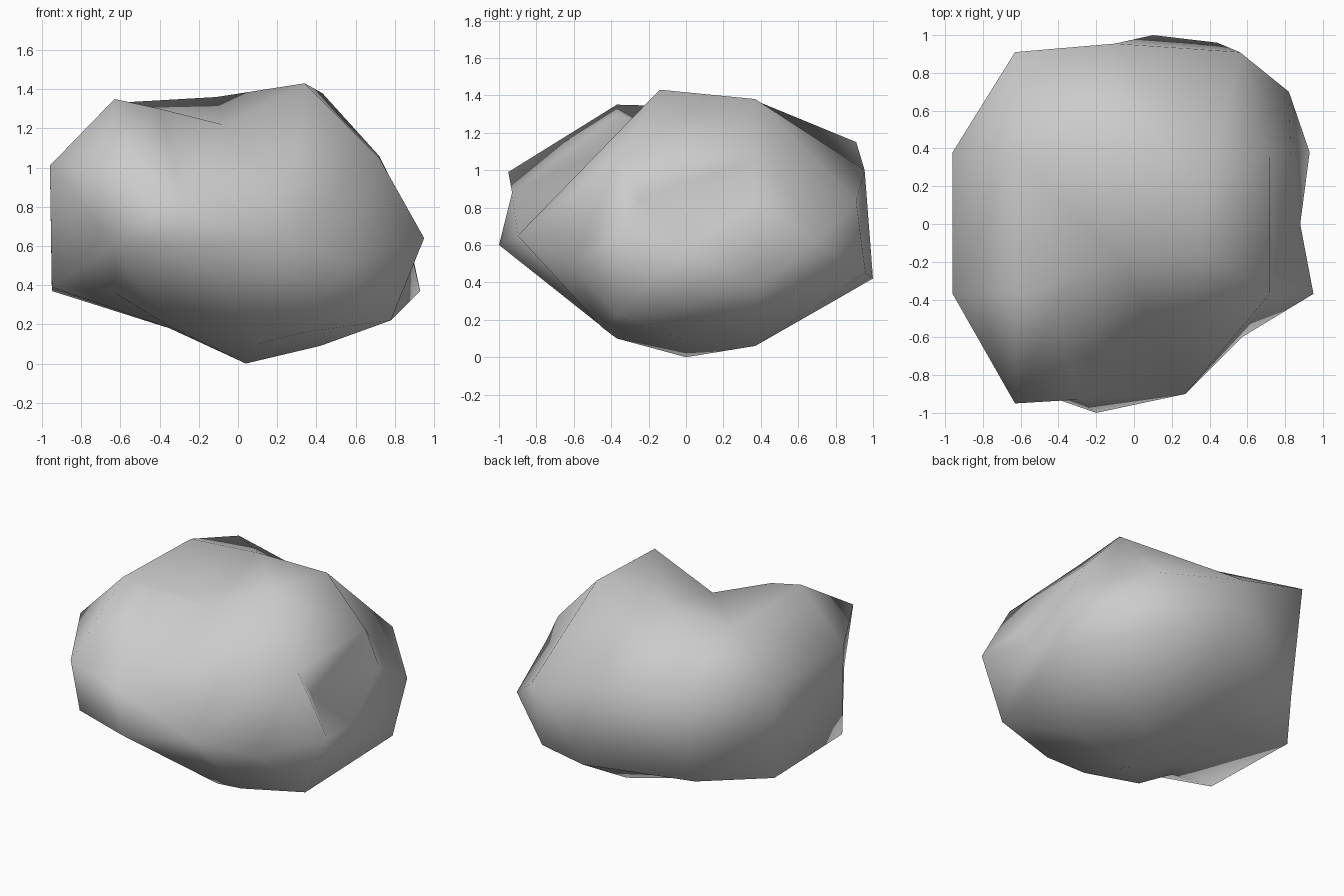
import bpy, bmesh
from mathutils import Vector

# Characteristic corners of the boulder, grouped by region
underside = [(0.04, 0, 0), (0.2, 0.37, 0.06), (0.1, -0.37, 0.10), (0.42, 0, 0.09),
             (0.34, -0.45, 0.16), (-0.35, 0, 0.18), (-0.35, -0.37, 0.19), (-0.4, 0.45, 0.25),
             (-0.63, -0.37, 0.36), (-0.64, 0.37, 0.28)]
right_side = [(0.78, -0.37, 0.22), (0.95, -0.37, 0.64), (0.93, 0.38, 0.37), (0.72, 0.38, 1.06),
              (0.72, -0.37, 1.05), (0.74, -0.25, 0.85), (0.82, 0.70, 0.62), (0.88, 0, 0.58),
              (0.83, 0.37, 0.84), (0.66, 0.52, 0.93)]
left_side = [(-0.95, -0.37, 0.39), (-0.96, -0.37, 1.01), (-0.95, 0.38, 0.37), (-0.96, 0.38, 1.01)]
front = [(-0.20, -1.0, 0.60), (-0.63, -0.95, 0.99), (-0.63, -0.85, 0.60), (-0.3, -0.93, 0.88),
         (0.27, -0.90, 0.65), (0.57, -0.60, 0.50)]
back = [(0.10, 1.0, 0.42), (0.44, 0.96, 0.45), (0.56, 0.91, 0.83), (-0.63, 0.91, 1.15),
        (-0.1, 0.955, 1.0), (-0.63, 0.8, 0.42)]
top = [(0.34, -0.14, 1.43), (0.43, 0.37, 1.38), (-0.11, 0.40, 1.36), (-0.63, 0.38, 1.33),
       (-0.63, -0.37, 1.35), (-0.4, -0.37, 1.30), (-0.08, -0.18, 1.22)]

# Connect the corners on a unit sphere, then pull each one to its real place,
# which keeps the dents a plain convex hull would fill
centre = Vector((0, 0, 0.7))
bm = bmesh.new()
target = {}
for p in underside + right_side + left_side + front + back + top:
    p = Vector(p)
    target[bm.verts.new((p - centre).normalized())] = p
bmesh.ops.convex_hull(bm, input=bm.verts[:])
for v, p in target.items():
    if v.is_valid:
        v.co = p
bmesh.ops.recalc_face_normals(bm, faces=bm.faces[:])
for f in bm.faces:
    f.smooth = True

mesh = bpy.data.meshes.new("boulder")
bm.to_mesh(mesh)
bm.free()
boulder = bpy.data.objects.new("boulder", mesh)
bpy.context.collection.objects.link(boulder)
